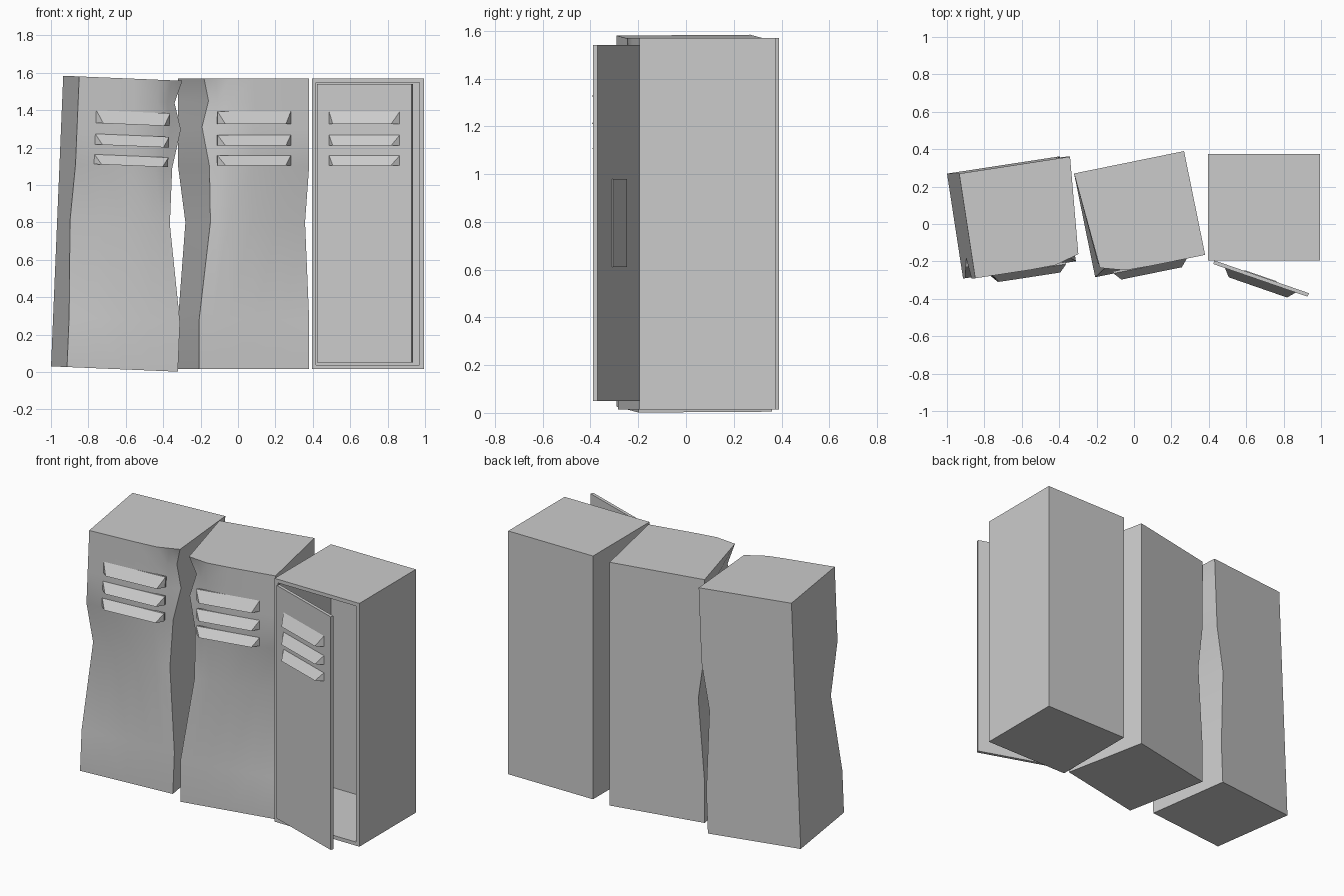
import bpy, bmesh, math
from mathutils import Matrix, Vector

cube = bpy.data.objects.get("Cube")
if cube:
    bpy.data.objects.remove(cube, do_unlink=True)

grey = bpy.data.materials.new("locker_grey")
grey.use_nodes = True
tone = (0.6, 0.6, 0.6, 1)
grey.diffuse_color = tone
for node in grey.node_tree.nodes:
    if node.type == 'BSDF_PRINCIPLED':
        node.inputs["Base Color"].default_value = tone

W, D, H, MID = 0.6, 0.566, 1.555, 0.7925   # locker size and middle height


def finish(bm, name, matrix, smooth=False):
    """Turn a bmesh into a placed, coloured object."""
    bmesh.ops.recalc_face_normals(bm, faces=bm.faces)
    mesh = bpy.data.meshes.new(name)
    for f in bm.faces:
        f.smooth = smooth
    bm.to_mesh(mesh)
    bm.free()
    if smooth:
        mesh.set_sharp_from_angle(angle=math.radians(45))
    mesh.materials.append(grey)
    ob = bpy.data.objects.new(name, mesh)
    ob.matrix_world = matrix
    bpy.context.collection.objects.link(ob)
    return ob


def box(bm, lo, hi):
    lo, hi = Vector(lo), Vector(hi)
    m = Matrix.Translation((lo + hi) / 2) @ Matrix.Diagonal((*(hi - lo), 1))
    bmesh.ops.create_cube(bm, size=1, matrix=m)


def vents(name, matrix, cx, y, z0):
    """Three louvre hoods, wide at the wall and narrower at the lip."""
    bm = bmesh.new()
    for low, high in ((1.325, 1.393), (1.21, 1.267), (1.105, 1.157)):
        rings = []
        for side in (-1, 1):
            wall, lip = cx + side * 0.2, cx + side * 0.165
            pts = ((wall, y + 0.012, low), (wall, y + 0.012, high),
                   (wall, y, high), (lip, y - 0.04, low), (wall, y, low))
            rings.append([bm.verts.new((px, py, pz - z0)) for px, py, pz in pts])
        a, b = rings
        bm.faces.new((a[0], a[1], a[2], a[4]))
        bm.faces.new((b[0], b[1], b[2], b[4]))
        for r in rings:
            bm.faces.new((r[2], r[3], r[4]))
        for i, j in ((0, 1), (1, 2), (2, 3), (3, 4), (4, 0)):
            bm.faces.new((a[i], a[j], b[j], b[i]))
    finish(bm, name, matrix)


# height, dented corner (sideways, inward), middle inward, far corner inward, back sideways
DENTS = (
    (0.015, 0.0, 0.0, 0.0, 0.0, 0.0),
    (0.28, 0.0, 0.0, 0.0, 0.0, 0.0),
    (0.80, 0.07, 0.043, 0.04, 0.11, 0.04),
    (1.10, 0.068, 0.058, 0.0, 0.0, 0.0),
    (1.31, 0.029, 0.066, 0.0, 0.0, 0.0),
    (1.45, 0.067, 0.078, 0.0, 0.0, 0.0),
    (1.57, 0.035, 0.044, 0.0, 0.0, 0.0),
)
COLUMNS = (0, 0.12, 0.27, 0.5, 0.75, 1)


def dented_locker(name, side, x, y, yaw, tilt):
    """Closed locker with a buckled front; side is the x direction of the worst corner."""
    bm = bmesh.new()
    rows = []
    for z, sx, near, mid, far, back in DENTS:
        ring = []
        for u in COLUMNS:
            wn = max(0, 1 - u / 0.3)
            wf = max(0, (u - 0.35) / 0.65) ** 1.4
            inward = mid + (near - mid) * wn + (far - mid) * wf
            ring.append((side * (W / 2 - W * u - sx * wn), -D / 2 + inward))
        ring += [(-side * W / 2, D / 2), (side * (W / 2 - back), D / 2)]
        rows.append([bm.verts.new((px, py, z - MID)) for px, py in ring])
    for lower, upper in zip(rows, rows[1:]):
        n = len(lower)
        for i in range(n):
            j = (i + 1) % n
            bm.faces.new((lower[i], lower[j], upper[j], upper[i]))
    bm.faces.new(rows[0])
    bm.faces.new(rows[-1])
    m = (Matrix.Translation((x, y, MID))
         @ Matrix.Rotation(math.radians(tilt), 4, 'Y')
         @ Matrix.Rotation(math.radians(yaw), 4, 'Z'))
    finish(bm, name + "_body", m, smooth=True)
    vents(name + "_vents", m, 0, -D / 2, MID)


dented_locker("right_locker", 1, -0.628, 0.035, 8.7, 2.4)
dented_locker("middle_locker", -1, 0.03, 0.0525, 11.5, 0)

# Open locker: straight hollow body
bm = bmesh.new()
box(bm, (0.395, -0.195, 0.015), (0.995, 0.375, 0.015 + H))
bm.normal_update()
front = min(bm.faces, key=lambda f: f.calc_center_median().y)
bmesh.ops.inset_region(bm, faces=[front], thickness=0.033)
front.select_set(True)
pushed = bmesh.ops.extrude_face_region(bm, geom=[front])
bmesh.ops.translate(bm, vec=(0, 0.535, 0),
                    verts=[v for v in pushed["geom"] if isinstance(v, bmesh.types.BMVert)])
if front.is_valid:
    bmesh.ops.delete(bm, geom=[front], context='FACES_ONLY')
finish(bm, "left_locker_body", Matrix())

# Door swung open on its hinge, with vents and an inner plate
hinge = Matrix.Translation((0.43, -0.195, 0)) @ Matrix.Rotation(math.radians(-19.1), 4, 'Z')
bm = bmesh.new()
box(bm, (0, -0.02, 0.05), (0.534, 0, 1.54))
finish(bm, "left_locker_door", hinge)
vents("left_locker_vents", hinge, 0.267, -0.02, 0)
bm = bmesh.new()
box(bm, (0.17, -0.001, 0.61), (0.35, 0.004, 0.98))
finish(bm, "door_inner_plate", hinge)
